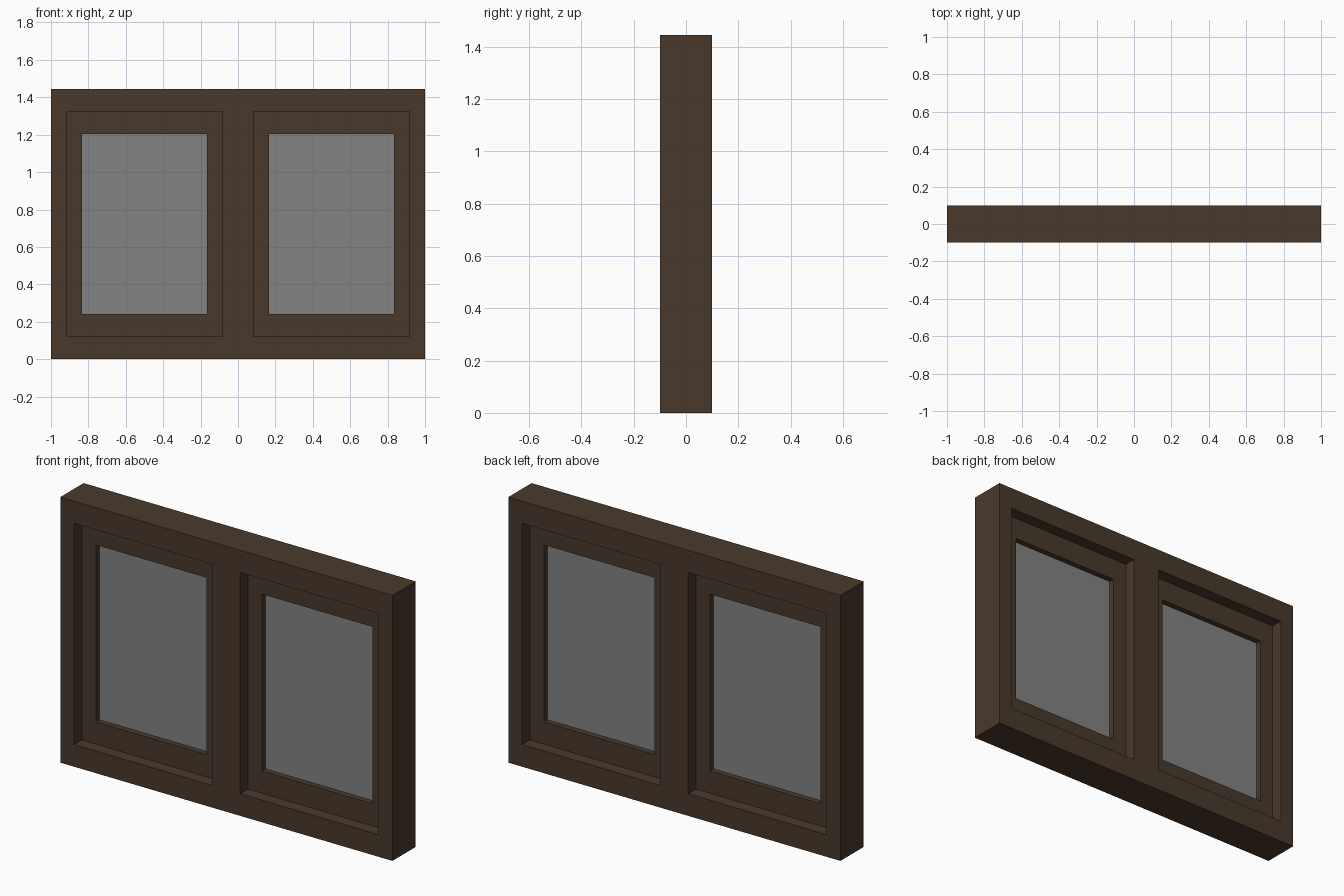
import bpy, bmesh

if "Cube" in bpy.data.objects:
    bpy.data.objects.remove(bpy.data.objects["Cube"])

W, H, D = 1.0, 1.445, 0.10          # half width, height, half depth
BAR_X, BAR_Z = 0.0835, 0.1205       # frame bar widths
SASH_D, GLASS_D = 0.0333, 0.002     # half depths of sash and pane


def material(name, rgb):
    m = bpy.data.materials.new(name)
    m.diffuse_color = (*rgb, 1.0)
    m.use_nodes = True
    m.node_tree.nodes["Principled BSDF"].inputs["Base Color"].default_value = m.diffuse_color
    return m


wood = material("dark_brown_wood", (0.0684, 0.0409, 0.0242))
grey = material("grey_glass", (0.227, 0.227, 0.227))


def panel(name, xs, zs, half_depth, mat, open_columns=()):
    """Slab over a grid of cells; the listed columns are open in the middle row."""
    bm = bmesh.new()
    grid = [[bm.verts.new((x, -half_depth, z)) for z in zs] for x in xs]
    for i in range(len(xs) - 1):
        for j in range(len(zs) - 1):
            if not (i in open_columns and j == 1):
                bm.faces.new((grid[i][j], grid[i + 1][j],
                              grid[i + 1][j + 1], grid[i][j + 1]))
    # keep the front faces and extrude a copy towards the back
    out = bmesh.ops.extrude_face_region(bm, geom=bm.faces[:], use_keep_orig=True)
    moved = [g for g in out["geom"] if isinstance(g, bmesh.types.BMVert)]
    bmesh.ops.translate(bm, verts=moved, vec=(0, 2 * half_depth, 0))
    bmesh.ops.recalc_face_normals(bm, faces=bm.faces[:])
    mesh = bpy.data.meshes.new(name)
    bm.to_mesh(mesh)
    bm.free()
    mesh.materials.append(mat)
    ob = bpy.data.objects.new(name, mesh)
    bpy.context.collection.objects.link(ob)
    return ob


# Outer frame with two openings
z0, z1 = BAR_Z, H - BAR_Z
panel("outer_frame", [-W, -W + BAR_X, -BAR_X, BAR_X, W - BAR_X, W],
      [0, z0, z1, H], D, wood, open_columns=(1, 3))

# Recessed sash and thin glass pane in each opening
for side, cx in (("left", -W / 2), ("right", W / 2)):
    a = W / 2 - BAR_X
    b = a - BAR_X
    panel(side + "_sash", [cx - a, cx - b, cx + b, cx + a],
          [z0, z0 + BAR_Z, z1 - BAR_Z, z1], SASH_D, wood, open_columns=(1,))
    panel(side + "_glass", [cx - b, cx + b],
          [z0 + BAR_Z, z1 - BAR_Z], GLASS_D, grey)
